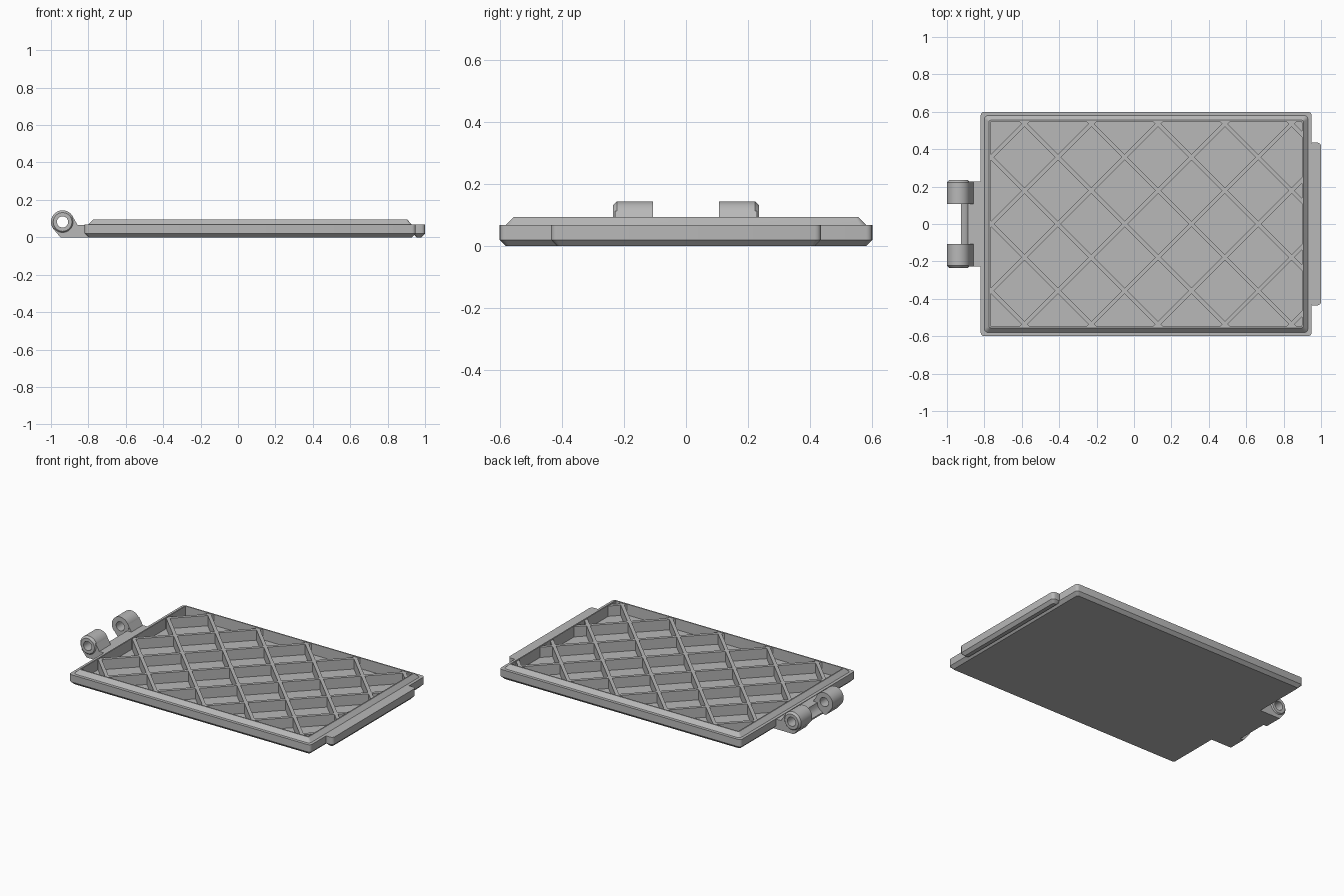
import bpy
import bmesh
from math import cos, sin, pi
from mathutils import Matrix, Vector

cube = bpy.data.objects.get("Cube")
if cube:
    bpy.data.objects.remove(cube, do_unlink=True)

grey = bpy.data.materials.new("plain grey")
grey.use_nodes = True
colour = (0.48, 0.48, 0.48, 1)
grey.diffuse_color = colour
grey.node_tree.nodes["Principled BSDF"].inputs["Base Color"].default_value = colour


def finish(bm, name, smooth=True):
    bmesh.ops.recalc_face_normals(bm, faces=bm.faces[:])
    mesh = bpy.data.meshes.new(name)
    bm.to_mesh(mesh)
    bm.free()
    mesh.materials.append(grey)
    obj = bpy.data.objects.new(name, mesh)
    bpy.context.collection.objects.link(obj)
    if smooth:
        bpy.ops.object.select_all(action="DESELECT")
        obj.select_set(True)
        bpy.context.view_layer.objects.active = obj
        bpy.ops.object.shade_smooth_by_angle(angle=0.5)
    return obj


def loft(name, rings, closed=False):
    """Skin matching rings of points; cap the ends unless closed."""
    bm = bmesh.new()
    loops = [[bm.verts.new(p) for p in ring] for ring in rings]
    pairs = list(zip(loops, loops[1:]))
    if closed:
        pairs.append((loops[-1], loops[0]))
    else:
        bm.faces.new(loops[0])
        bm.faces.new(loops[-1])
    for a, b in pairs:
        n = len(a)
        for i in range(n):
            j = (i + 1) % n
            bm.faces.new((a[i], a[j], b[j], b[i]))
    return finish(bm, name)


def rounded(x0, x1, y0, y1, r, z, steps=4):
    """Rounded rectangle ring at height z."""
    corners = [(x1 - r, y1 - r), (x0 + r, y1 - r), (x0 + r, y0 + r), (x1 - r, y0 + r)]
    ring = []
    for q, (cx, cy) in enumerate(corners):
        for k in range(steps + 1):
            t = (q + k / steps) * pi / 2
            ring.append((cx + r * cos(t), cy + r * sin(t), z))
    return ring


def panel_ring(inset, r, z):
    return rounded(-0.82 + inset, 0.95 - inset, -0.6 + inset, 0.6 - inset, r, z)


LEDGE, TOP, FLOOR = 0.068, 0.094, 0.022

# Tray with chamfered base, ledge, sloped rim and recessed floor
loft("panel_tray", [
    panel_ring(0.02, 0.012, 0),
    panel_ring(0, 0.02, 0.02),
    panel_ring(0, 0.02, LEDGE),
    panel_ring(0.02, 0.02, LEDGE),
    panel_ring(0.045, 0.008, TOP),
    panel_ring(0.053, 0.004, TOP),
    panel_ring(0.053, 0.004, FLOOR),
])

# Finger tab on the free edge, chamfered underneath
loft("finger_tab", [
    rounded(0.955, 0.982, -0.415, 0.415, 0.01, 0),
    rounded(0.935, 1, -0.435, 0.435, 0.02, 0.02),
    rounded(0.935, 1, -0.435, 0.435, 0.02, LEDGE),
])

# Diagonal stiffening ribs, trimmed to the recess
PITCH, WIDTH, RIB_TOP = 0.357, 0.022, 0.09
bm = bmesh.new()
for slope in (1, -1):
    for k in range(-7, 8):
        centre = Vector((-0.05 + k * PITCH, 0, (FLOOR + RIB_TOP) / 2 - 0.001))
        bmesh.ops.create_cube(bm, size=1, matrix=(
            Matrix.Translation(centre)
            @ Matrix.Rotation(slope * pi / 4, 4, "Z")
            @ Matrix.Diagonal((4, WIDTH, RIB_TOP - FLOOR + 0.002, 1))))
recess = [((-0.765, 0, 0), (-1, 0, 0)), ((0.895, 0, 0), (1, 0, 0)),
          ((0, 0.545, 0), (0, 1, 0)), ((0, -0.545, 0), (0, -1, 0))]
for point, normal in recess:
    point = Vector(point) + 0.003 * Vector(normal)
    geom = bm.verts[:] + bm.edges[:] + bm.faces[:]
    cut = bmesh.ops.bisect_plane(bm, geom=geom, plane_co=point, plane_no=normal,
                                 clear_outer=True)
    edges = [e for e in cut["geom_cut"] if isinstance(e, bmesh.types.BMEdge)]
    bmesh.ops.holes_fill(bm, edges=edges, sides=4)
finish(bm, "diagonal_ribs", smooth=False)

# Hinge: two barrels with a through hole, each on a sloping foot
HX, HZ, R, HOLE = -0.938, 0.082, 0.062, 0.03
FOOT = [(-0.988, 0.046), (-0.95, 0), (-0.8, 0), (-0.8, 0.065), (-0.857, 0.065),
        (-0.885, 0.113), (-0.897, 0.075), (-0.938, 0.038)]


def circle(r, y, n=40):
    return [(HX + r * cos(2 * pi * i / n), y, HZ + r * sin(2 * pi * i / n))
            for i in range(n)]


for side, s in (("left", 1), ("right", -1)):
    barrel = [(HOLE, 0.107), (R, 0.107), (R, 0.222), (R - 0.012, 0.235), (HOLE, 0.235)]
    loft(f"hinge_barrel_{side}", [circle(r, s * y) for r, y in barrel], closed=True)
    loft(f"hinge_foot_{side}", [[(x, s * y, z) for x, z in FOOT] for y in (0.108, 0.228)])

# Web between the feet, hollowed to clear the mating knuckle
WEB = [(-0.925, 0), (-0.8, 0), (-0.8, 0.065), (-0.888, 0.065), (-0.892, 0.04),
       (-0.905, 0.022), (-0.925, 0.01)]
loft("hinge_web", [[(x, y, z) for x, z in WEB] for y in (-0.109, 0.109)])
